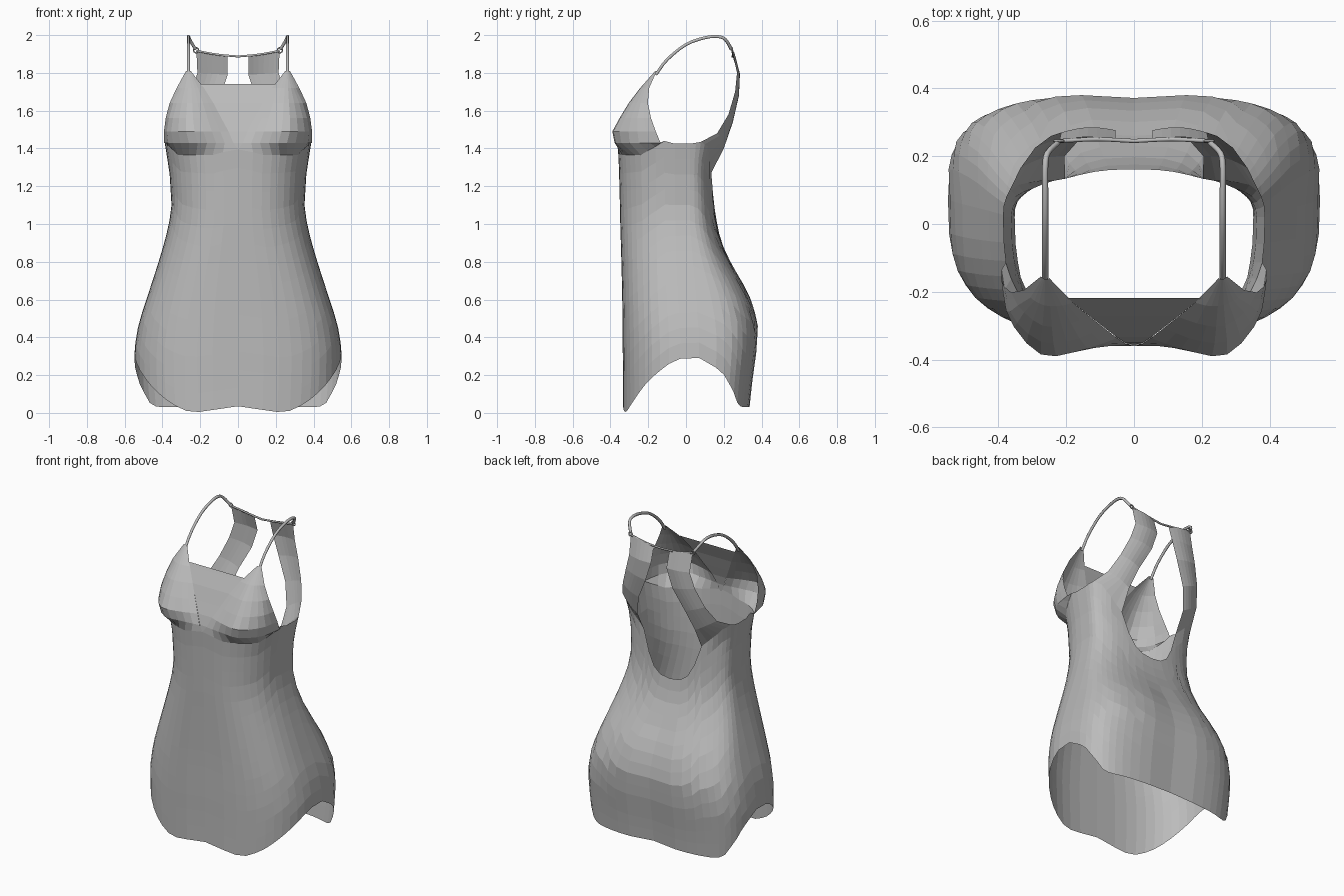
import bpy, bmesh, math
from mathutils import Vector

if "Cube" in bpy.data.objects:
    bpy.data.objects.remove(bpy.data.objects["Cube"])

fabric = bpy.data.materials.new("grey fabric")
fabric.diffuse_color = (0.5, 0.5, 0.5, 1)
fabric.use_nodes = True
fabric.node_tree.nodes["Principled BSDF"].inputs["Base Color"].default_value = fabric.diffuse_color


def lookup(keys, t):
    """Piecewise linear interpolation of (t, a, b, ...) keys."""
    if t <= keys[0][0]:
        return keys[0][1:]
    for p, q in zip(keys, keys[1:]):
        if t <= q[0]:
            f = (t - p[0]) / (q[0] - p[0])
            return [a + (b - a) * f for a, b in zip(p[1:], q[1:])]
    return keys[-1][1:]


def spline(pts, t):
    """Smooth curve through points, t from 0 to 1."""
    s = t * (len(pts) - 1)
    i = min(int(s), len(pts) - 2)
    f = s - i
    p1, p2 = pts[i], pts[i + 1]
    p0 = pts[i - 1] if i else p1 * 2 - p2
    p3 = pts[i + 2] if i + 2 < len(pts) else p2 * 2 - p1
    return (p1 * 2 + (p2 - p0) * f + (p0 * 2 - p1 * 5 + p2 * 4 - p3) * f * f
            + (p1 * 3 - p0 - p2 * 3 + p3) * f ** 3) / 2


def mirror(ob):
    m = ob.modifiers.new("mirror", 'MIRROR')
    m.merge_threshold = 0.002
    ob.data.materials.append(fabric)


def sheet(name, rows):
    """Half surface from rows of points, mirrored across x."""
    bm = bmesh.new()
    grid = [[bm.verts.new(p) for p in r] for r in rows]
    for r, s in zip(grid, grid[1:]):
        for i in range(len(r) - 1):
            bm.faces.new((r[i], r[i + 1], s[i + 1], s[i]))
    bmesh.ops.remove_doubles(bm, verts=bm.verts, dist=0.0005)
    bmesh.ops.recalc_face_normals(bm, faces=bm.faces)
    me = bpy.data.meshes.new(name)
    bm.to_mesh(me)
    bm.free()
    ob = bpy.data.objects.new(name, me)
    bpy.context.collection.objects.link(ob)
    mirror(ob)


def tube(name, pts, radius):
    cu = bpy.data.curves.new(name, 'CURVE')
    cu.dimensions = '3D'
    cu.bevel_depth = radius
    cu.bevel_resolution = 1
    sp = cu.splines.new('POLY')
    n = 3 * (len(pts) - 1)
    sp.points.add(n)
    for i in range(n + 1):
        sp.points[i].co = (*spline([Vector(p) for p in pts], i / n), 1)
    ob = bpy.data.objects.new(name, cu)
    bpy.context.collection.objects.link(ob)
    mirror(ob)


# Body cross-sections: z, half width, front y, back y, front and back squareness
SECTIONS = [
    (0.00, .53, -.333, .335, 2.9, 3.4), (0.15, .545, -.333, .350, 2.9, 3.4),
    (0.33, .55, -.335, .375, 2.9, 3.4), (0.48, .525, -.336, .383, 2.9, 3.3),
    (0.63, .475, -.338, .335, 2.9, 3.2), (0.80, .42, -.342, .235, 2.8, 2.9),
    (0.90, .39, -.345, .188, 2.7, 2.7), (1.00, .365, -.348, .163, 2.6, 2.5),
    (1.10, .352, -.350, .155, 2.6, 2.4), (1.30, .364, -.355, .147, 2.6, 2.4),
    (1.37, .380, -.360, .170, 2.6, 2.4), (1.45, .390, -.360, .210, 2.6, 2.4)]
# Hem height along y, and top edge height by degrees from the back centre
HEM = [(-.318, 0), (-.30, .03), (-.25, .105), (-.20, .17), (-.10, .255), (0, .30),
       (.06, .295), (.12, .27), (.20, .20), (.25, .12), (.285, .04), (.31, .03)]
TOP = [(0, 1.02), (7.5, 1.03), (15, 1.065), (22.5, 1.14), (30, 1.27), (45, 1.345),
       (60, 1.41), (75, 1.435), (90, 1.425), (97.5, 1.425), (105, 1.44),
       (112.5, 1.41), (127.5, 1.365), (165, 1.365), (180, 1.395)]


def body_point(deg, z):
    w, yf, yb, nf, nb = lookup(SECTIONS, z)
    a = math.radians(deg)
    s, c = max(math.sin(a), 0) if 0 < deg < 180 else 0, math.cos(a)
    yc = .02 + .05 * max(0, min(1, (1.0 - z) / .6))
    n, span = (nb, yb - yc) if c > 0 else (nf, yc - yf)
    y = yc + math.copysign(abs(c) ** (2 / n), c) * span
    if deg == 0 and z < .75:      # seam crease
        y -= .01
    return Vector((w * s ** (2 / n), y, z))


def hem_height(deg):
    p = body_point(deg, .15)
    bump = .035 * max(0, 1 - p.x / .25) if p.y < 0 else .012 * max(0, 1 - p.x / .2)
    return lookup(HEM, p.y)[0] + bump


rows = [[] for k in range(15)]
for i in range(25):
    d = 7.5 * i
    z0, z1 = hem_height(d), lookup(TOP, d)[0]
    for k in range(15):
        rows[k].append(body_point(d, z0 + (z1 - z0) * k / 14))
sheet("dress_body", rows)
rim = rows[-1]

# Bust cups: five points per row from the neckline edge to the armhole edge
CUP = [
    (1.43, (.025, -.354), (.14, -.368), (.26, -.372), (.36, -.275), (.391, -.135)),
    (1.49, (.05, -.337), (.16, -.374), (.275, -.385), (.368, -.28), (.392, -.160)),
    (1.56, (.088, -.307), (.18, -.342), (.275, -.347), (.357, -.275), (.383, -.185)),
    (1.64, (.13, -.274), (.20, -.297), (.27, -.300), (.335, -.25), (.362, -.202)),
    (1.72, (.18, -.232), (.22, -.242), (.265, -.240), (.30, -.222), (.325, -.195)),
    (1.81, (.25, -.160), (.255, -.162), (.262, -.163), (.268, -.160), (.275, -.155))]
base = rim[:13:-1]
rows = [base]
for z, *pts in CUP:
    pts = [Vector((x, y, z)) for x, y in pts]
    rows.append([spline(pts, i / (len(base) - 1)) for i in range(len(base))])
sheet("bust_cup", rows)

# Insert filling the V neckline, following the cup edges
edge = [(.006, -.358, 1.385)] + [(r[1][0], r[1][1], r[0]) for r in CUP[:5]] + [(.195, -.222, 1.74)]
sheet("neckline_insert", [[Vector((x * u, y + .003, z)) for u in (0, .5, 1.02)]
                          for x, y, z in edge])

# Back panels: inner edge point, outer edge point
PANEL = [
    ((.205, .200, 1.40), (.335, .165, 1.48)), ((.165, .245, 1.53), (.292, .225, 1.58)),
    ((.095, .275, 1.67), (.245, .260, 1.70)), ((.055, .277, 1.79), (.215, .270, 1.80)),
    ((.055, .245, 1.895), (.220, .245, 1.915))]
base = rim[4:11]
rows = [base]
for p, q in PANEL:
    p, q = Vector(p), Vector(q)
    rows.append([p.lerp(q, i / 6) + Vector((0, .012 * math.sin(math.pi * i / 6), 0))
                 for i in range(7)])
sheet("back_panel", rows)

# Shoulder straps, joining rings and back cord
tube("shoulder_strap", [(.262, -.16, 1.79), (.262, -.10, 1.87), (.262, 0, 1.95), (.262, .10, 1.986),
                        (.262, .17, 1.992), (.255, .21, 1.975), (.225, .24, 1.925)], .009)
tube("back_cord", [(.22, .245, 1.917), (.11, .25, 1.897), (0, .245, 1.887)], .006)
bpy.ops.mesh.primitive_torus_add(location=(.222, .245, 1.92), rotation=(math.pi / 2, 0, 0),
                                 major_radius=.013, minor_radius=.004,
                                 major_segments=10, minor_segments=5)
ring = bpy.context.object
ring.name = "strap_ring"
bpy.ops.object.transform_apply(location=True, rotation=True)
mirror(ring)
